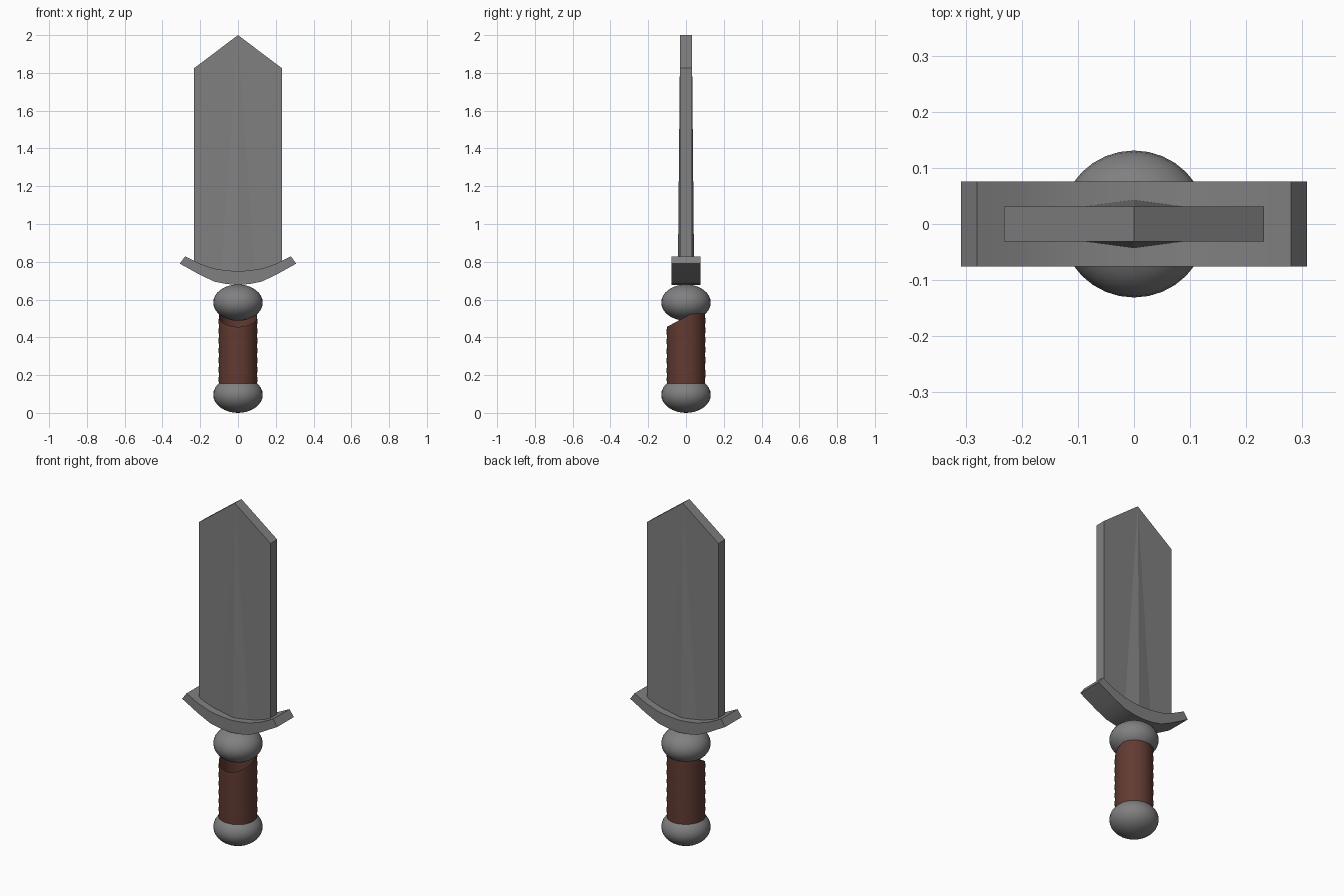
import bpy, bmesh, math

if "Cube" in bpy.data.objects:
    bpy.data.objects.remove(bpy.data.objects["Cube"])


def material(name, rgb):
    m = bpy.data.materials.new(name)
    m.diffuse_color = (*rgb, 1)
    m.use_nodes = True
    m.node_tree.nodes["Principled BSDF"].inputs["Base Color"].default_value = m.diffuse_color
    return m


steel = material("steel grey", (0.216, 0.216, 0.216))
leather = material("brown leather", (0.12, 0.043, 0.031))


def finish(name, bm, mat, smooth=None):
    bmesh.ops.recalc_face_normals(bm, faces=bm.faces)
    me = bpy.data.meshes.new(name)
    bm.to_mesh(me)
    bm.free()
    ob = bpy.data.objects.new(name, me)
    bpy.context.collection.objects.link(ob)
    me.materials.append(mat)
    if smooth:
        bpy.ops.object.select_all(action='DESELECT')
        ob.select_set(True)
        bpy.context.view_layer.objects.active = ob
        bpy.ops.object.shade_smooth_by_angle(angle=math.radians(smooth))
    return ob


def prism(name, outline, half, mat, smooth=None):
    """Extrude an (x, z) outline symmetrically along y."""
    bm = bmesh.new()
    face = bm.faces.new([bm.verts.new((x, -half, z)) for x, z in outline])
    ext = bmesh.ops.extrude_face_region(bm, geom=[face])
    for v in ext["geom"]:
        if isinstance(v, bmesh.types.BMVert):
            v.co.y = half
    return finish(name, bm, mat, smooth)


def mirrored(half_outline):
    return half_outline + [(-x, z) for x, z in reversed(half_outline) if x > 0]


# Blade slab, its lower edge buried in the curved guard
prism("blade", mirrored([(0, 0.72), (0.1, 0.73), (0.232, 0.785), (0.232, 1.825), (0, 2.0)]),
      0.031, steel)

# Tapering central ridge on both blade faces
for name, s in (("front_ridge", -1), ("back_ridge", 1)):
    bm = bmesh.new()
    l, m, r, tip = [bm.verts.new(p) for p in (
        (-0.09, s * 0.031, 0.74), (0, s * 0.043, 0.74),
        (0.09, s * 0.031, 0.74), (0, s * 0.031, 2.0))]
    for f in ((l, m, tip), (m, r, tip), (l, r, m), (l, tip, r)):
        bm.faces.new(f)
    finish(name, bm, steel)

# Curved guard
lower = [(0, 0.678), (0.06, 0.682), (0.125, 0.695), (0.2, 0.73), (0.308, 0.79)]
upper = [(0.28, 0.829), (0.2, 0.789), (0.13, 0.765), (0.06, 0.754), (0, 0.75)]
prism("guard", mirrored(lower + upper), 0.076, steel, 30)

# Flattened ball collar and pommel
for name, z in (("collar", 0.584), ("pommel", 0.096)):
    bm = bmesh.new()
    bmesh.ops.create_uvsphere(bm, u_segments=32, v_segments=16, radius=1)
    for v in bm.verts:
        v.co = (v.co.x * 0.131, v.co.y * 0.131, z + v.co.z * 0.096)
    finish(name, bm, steel, 40)

# Open leather tube, wrapped in slanting turns that start flat in the pommel
bm = bmesh.new()
N, turns = 40, 16
rings = []
for i in range(turns + 1):
    t = i / turns
    slope = 0.54 * min(1, t * 3)
    rad = 0.101 + 0.002 * (i % 2)
    ring = []
    for k in range(N):
        a = 2 * math.pi * k / N
        y = rad * math.sin(a)
        ring.append(bm.verts.new((rad * math.cos(a), y, 0.1 + 0.41 * t + slope * y)))
    rings.append(ring)
for a, b in zip(rings, rings[1:]):
    for k in range(N):
        j = (k + 1) % N
        bm.faces.new((a[k], a[j], b[j], b[k]))
finish("grip", bm, leather, 40)
